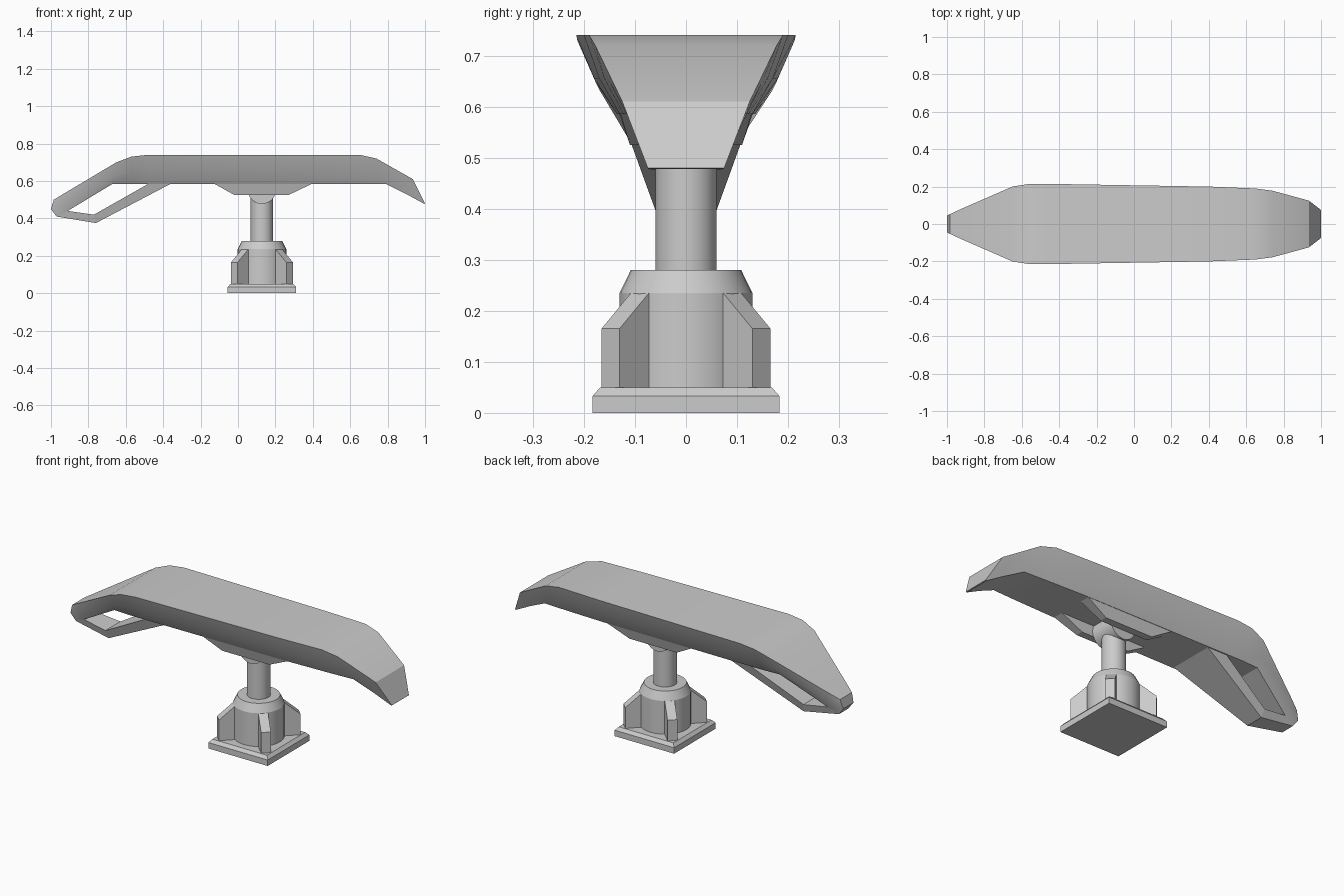
import bpy, bmesh, math
from mathutils import Matrix

if "Cube" in bpy.data.objects:
    bpy.data.objects.remove(bpy.data.objects["Cube"])

grey = bpy.data.materials.new("light grey")
grey.diffuse_color = (0.6, 0.6, 0.6, 1)
grey.use_nodes = True
grey.node_tree.nodes["Principled BSDF"].inputs["Base Color"].default_value = grey.diffuse_color
CX = 0.128  # pedestal axis


def finish(name, bm, smooth=None):
    bmesh.ops.recalc_face_normals(bm, faces=bm.faces)
    me = bpy.data.meshes.new(name)
    bm.to_mesh(me)
    bm.free()
    me.materials.append(grey)
    ob = bpy.data.objects.new(name, me)
    bpy.context.collection.objects.link(ob)
    if smooth:
        bpy.ops.object.select_all(action='DESELECT')
        ob.select_set(True)
        bpy.context.view_layer.objects.active = ob
        bpy.ops.object.shade_smooth_by_angle(angle=math.radians(smooth))
    return ob


def loft(name, rings, smooth=None, matrix=Matrix()):
    """Skin a list of equal-length closed rings and cap both ends."""
    bm = bmesh.new()
    vs = [[bm.verts.new(matrix @ Matrix.Translation(p).translation) for p in r] for r in rings]
    n = len(rings[0])
    for a, b in zip(vs, vs[1:]):
        for i in range(n):
            j = (i + 1) % n
            bm.faces.new((a[i], a[j], b[j], b[i]))
    for r in (vs[0], vs[-1]):
        if n == 6:  # shell cap folds along its ridge
            bm.faces.new((r[0], r[1], r[2], r[5]))
            bm.faces.new((r[5], r[2], r[3], r[4]))
        else:
            bm.faces.new(r)
    return finish(name, bm, smooth)


def circle(r, z, n=32):
    return [(CX + r * math.cos(2 * math.pi * i / n), r * math.sin(2 * math.pi * i / n), z)
            for i in range(n)]


def square(h, z):
    return [(CX + sx * h, sy * h, z) for sx, sy in ((-1, -1), (1, -1), (1, 1), (-1, 1))]


# Long body shell: top edge, side ridge and bottom edge as (x, z, half width)
stations = [
    ((-.985, .50, .052), (-1.0, .45, .045), (-.97, .41, .040)),
    ((-.93, .533, .078), (-.92, .48, .070), (-.91, .44, .055)),
    ((-.65, .70, .20), (-.66, .63, .168), (-.67, .585, .13)),
    ((-.57, .73, .213), (-.57, .65, .178), (-.57, .585, .135)),
    ((-.48, .74, .215), (-.48, .655, .180), (-.48, .585, .135)),
    ((.40, .74, .200), (.40, .655, .170), (.40, .585, .13)),
    ((.65, .74, .190), (.65, .655, .160), (.65, .585, .122)),
    ((.74, .72, .178), (.755, .645, .148), (.79, .585, .115)),
    ((.935, .61, .125), (.925, .57, .108), (.90, .53, .092)),
    ((1.0, .48, .075), (.998, .479, .0745), (.995, .478, .074)),
]
rings = []
for t, r, b in stations:
    rings.append([(t[0], -t[2], t[1]), (t[0], t[2], t[1]), (r[0], r[2], r[1]),
                  (b[0], b[2], b[1]), (b[0], -b[2], b[1]), (r[0], -r[2], r[1])])
loft("body_shell", rings, 28)

# Lower bar of the open loop at the left end: inner and outer edge
bar = [
    ((-.47, .59, .13), (-.35, .59, .13)),
    ((-.77, .42, .066), (-.76, .375, .052)),
    ((-.91, .44, .055), (-.97, .41, .040)),
]
loft("loop_lower_bar", [[(i[0], -i[2], i[1]), (i[0], i[2], i[1]),
                         (o[0], o[2], o[1]), (o[0], -o[2], o[1])] for i, o in bar])

# Two cheeks under the body around the pivot
for s, side in ((-1, "front"), (1, "back")):
    outline = ((-.13, .587, .131), (-.02, .525, .11), (.27, .525, .11), (.40, .587, .129))
    loft(side + "_pivot_cheek", [[(x, s * w, z) for x, z, w in outline],
                                 [(x, s * .07, z) for x, z, w in outline]])

# Pivot barrel lying across the body
pivot = []
for y in (-.07, .07):
    pivot.append([(CX + .075 * math.cos(math.tau * i / 24), y,
                   .552 + .075 * math.sin(math.tau * i / 24)) for i in range(24)])
loft("pivot_barrel", pivot, 30)

# Pedestal: post, drum with chamfered top, square foot plate
loft("post", [circle(.06, .27), circle(.06, .54)], 30)
loft("drum", [circle(.13, .045), circle(.13, .235), circle(.108, .28)], 20)
loft("foot_plate", [square(.183, 0), square(.183, .033), square(.168, .05)])

# Four diagonal buttress fins
fin = ((.08, .045), (.209, .045), (.209, .165), (.1276, .235), (.08, .235))
for k in range(4):
    m = Matrix.Translation((CX, 0, 0)) @ Matrix.Rotation(math.radians(45 + 90 * k), 4, 'Z')
    loft(f"fin_{k + 1}", [[(r, y, z) for r, z in fin] for y in (-.025, .025)], matrix=m)
